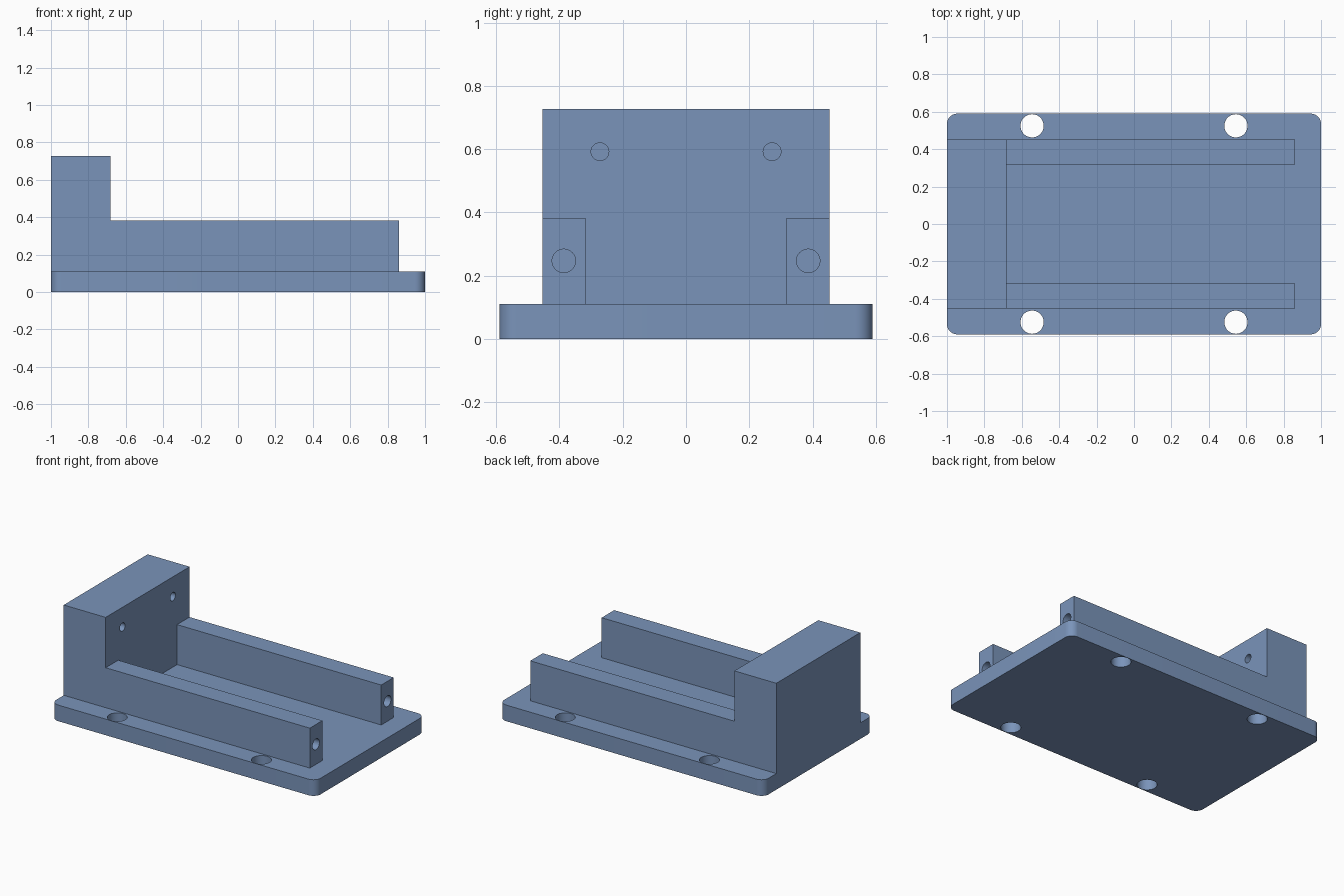
import bpy, bmesh, math
from mathutils import Matrix, Vector

if "Cube" in bpy.data.objects:
    bpy.data.objects.remove(bpy.data.objects["Cube"])

steel_blue = bpy.data.materials.new("steel_blue")
steel_blue.diffuse_color = (0.195, 0.296, 0.491, 1)
steel_blue.use_nodes = True
steel_blue.node_tree.nodes["Principled BSDF"].inputs["Base Color"].default_value = steel_blue.diffuse_color


def finish(name, bm):
    bmesh.ops.recalc_face_normals(bm, faces=bm.faces)
    mesh = bpy.data.meshes.new(name)
    bm.to_mesh(mesh)
    bm.free()
    mesh.materials.append(steel_blue)
    obj = bpy.data.objects.new(name, mesh)
    bpy.context.collection.objects.link(obj)
    return obj


def extrude(name, points, offset):
    bm = bmesh.new()
    face = bm.faces.new([bm.verts.new(p) for p in points])
    geom = bmesh.ops.extrude_face_region(bm, geom=[face])["geom"]
    verts = [v for v in geom if isinstance(v, bmesh.types.BMVert)]
    bmesh.ops.translate(bm, verts=verts, vec=Vector(offset))
    return finish(name, bm)


def cylinder(name, radius, start, end):
    a, b = Vector(start), Vector(end)
    rot = (b - a).to_track_quat('Z', 'Y').to_matrix().to_4x4()
    bm = bmesh.new()
    bmesh.ops.create_cone(bm, cap_ends=True, segments=48, radius1=radius, radius2=radius,
                          depth=(b - a).length, matrix=Matrix.Translation((a + b) / 2) @ rot)
    return finish(name, bm)


def combine(target, other, operation):
    mod = target.modifiers.new(operation.lower(), 'BOOLEAN')
    mod.operation, mod.solver, mod.object = operation, 'EXACT', other
    bpy.context.view_layer.objects.active = target
    bpy.ops.object.modifier_apply(modifier=mod.name)
    bpy.data.objects.remove(other)


# Base plate with rounded corners
R, W, D, T = 0.055, 1.0, 0.59, 0.11
outline = []
for i, (sx, sy) in enumerate([(1, 1), (-1, 1), (-1, -1), (1, -1)]):
    for k in range(11):
        a = math.radians(90 * i + 9 * k)
        outline.append((sx * (W - R) + R * math.cos(a), sy * (D - R) + R * math.sin(a), 0))
bracket = extrude("rail_bracket", outline, (0, 0, T))

# Upright block and rails: L-shaped side profile with a channel cut between the rails
profile = [(-1, T), (0.86, T), (0.86, 0.383), (-0.683, 0.383), (-0.683, 0.727), (-1, 0.727)]
body = extrude("upright_and_rails", [(x, -0.453, z) for x, z in profile], (0, 0.906, 0))
channel = [(-0.683, -0.318, 0), (1.1, -0.318, 0), (1.1, 0.318, 0), (-0.683, 0.318, 0)]
combine(body, extrude("channel_cutter", channel, (0, 0, 0.6)), 'DIFFERENCE')
combine(bracket, body, 'UNION')

# Holes: mounting holes through the base, blind holes in rail ends and upright
for s in (-1, 1):
    for x in (-0.545, 0.545):
        combine(bracket, cylinder("mount_hole", 0.062, (x, s * 0.525, -0.1), (x, s * 0.525, 0.2)), 'DIFFERENCE')
    combine(bracket, cylinder("rail_hole", 0.037, (0.56, s * 0.386, 0.247), (1, s * 0.386, 0.247)), 'DIFFERENCE')
    combine(bracket, cylinder("upright_hole", 0.028, (-0.88, s * 0.272, 0.592), (-0.6, s * 0.272, 0.592)), 'DIFFERENCE')

bracket.select_set(True)
bpy.context.view_layer.objects.active = bracket
bpy.ops.object.shade_smooth_by_angle(angle=math.radians(30))
